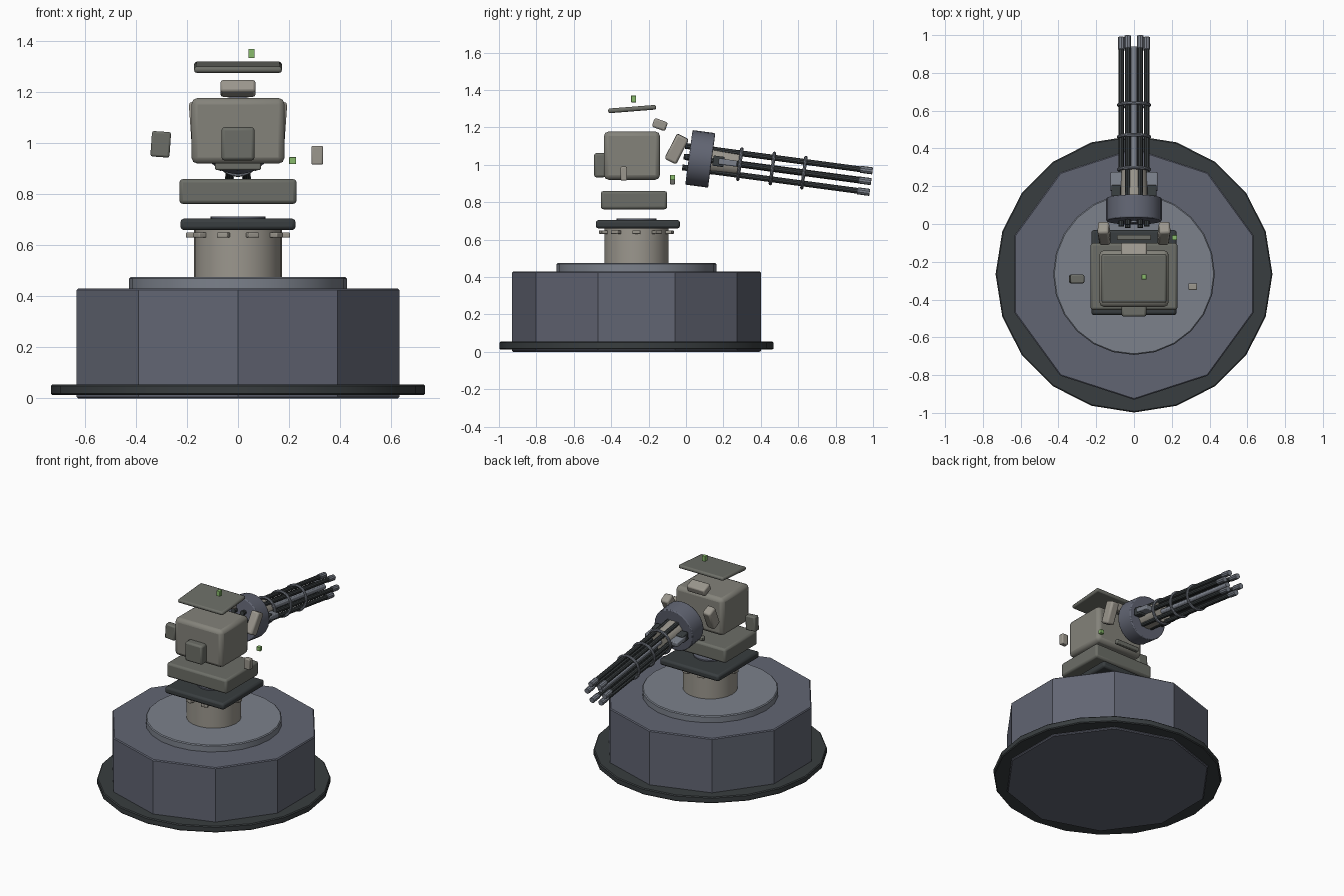
import bpy, math
from mathutils import Matrix, Vector

if "Cube" in bpy.data.objects:
    bpy.data.objects.remove(bpy.data.objects["Cube"])

def mat(name, c):
    m = bpy.data.materials.new(name)
    m.diffuse_color = (*c, 1)
    m.use_nodes = True
    m.node_tree.nodes["Principled BSDF"].inputs["Base Color"].default_value = m.diffuse_color
    return m

BLUE = mat("blue_grey", (0.12, 0.13, 0.17))
STEEL = mat("steel", (0.2, 0.22, 0.26))
DARK = mat("dark_metal", (0.04, 0.047, 0.05))
BEIGE = mat("beige", (0.33, 0.31, 0.27))
OLIVE = mat("olive", (0.15, 0.155, 0.135))
TAN = mat("tan", (0.23, 0.225, 0.195))
GREEN = mat("green", (0.25, 0.5, 0.15))
CY = -0.265                                   # turret axis in y
GUN = Matrix.Translation((0, 0.075, 1.032)) @ Matrix.Rotation(math.radians(-7.6), 4, 'X')
ALONG = Matrix.Rotation(math.radians(-90), 4, 'X')   # turns z into local +y

def finish(name, m, bevel, segs=2):
    o = bpy.context.object
    o.name = name
    o.data.materials.append(m)
    if bevel:
        b = o.modifiers.new("bevel", 'BEVEL')
        b.width, b.segments, b.limit_method = bevel, segs, 'ANGLE'
        b.angle_limit = math.radians(40)
    bpy.ops.object.shade_smooth_by_angle(angle=math.radians(30))
    return o

def box(name, loc, size, m, bevel=0.008, rot=(0, 0, 0), frame=None):
    bpy.ops.mesh.primitive_cube_add(size=1)
    o = bpy.context.object
    o.data.transform(Matrix.Diagonal((*size, 1)))
    o.location, o.rotation_euler = loc, [math.radians(a) for a in rot]
    if frame:
        o.matrix_world = frame @ Matrix.Translation(loc)
    return finish(name, m, bevel)

def disc(name, r, z0, z1, n, m, bevel=0.0):
    # upright cylinder on the turret axis with a vertex facing the front
    bpy.ops.mesh.primitive_cylinder_add(vertices=n, radius=r, depth=z1 - z0,
                                        location=(0, CY, (z0 + z1) / 2), rotation=(0, 0, math.pi))
    return finish(name, m, bevel, 1)

def gun_cyl(name, r, s0, s1, m, n=12, x=0, z=0, bevel=0.0, r2=None):
    # cylinder along the gun axis
    bpy.ops.mesh.primitive_cone_add(vertices=n, radius1=r, radius2=r if r2 is None else r2, depth=s1 - s0)
    bpy.context.object.matrix_world = GUN @ Matrix.Translation((x, (s0 + s1) / 2, z)) @ ALONG
    return finish(name, m, bevel)

# Base
disc("base_plinth", 0.665, 0.0, 0.43, 10, BLUE, 0.006)
disc("base_flange", 0.733, 0.012, 0.055, 20, DARK, 0.006)
disc("bearing_ring", 0.428, 0.42, 0.475, 24, STEEL, 0.006)
disc("pedestal", 0.172, 0.47, 0.665, 24, BEIGE)
for k in range(10):
    a = math.radians(18 + 36 * k)
    box("pedestal_bolt", (0.182 * math.sin(a), CY + 0.182 * math.cos(a), 0.64),
        (0.044, 0.044, 0.02), BEIGE, 0.004, (0, 0, -math.degrees(a)))
box("turntable", (0, -0.257, 0.682), (0.452, 0.45, 0.045), DARK, 0.014)
disc("turntable_cap", 0.107, 0.70, 0.713, 24, BLUE)

# Body
box("lower_body", (0, -0.278, 0.811), (0.46, 0.355, 0.098), OLIVE, 0.014)
box("main_body", (0, -0.289, 1.049), (0.366, 0.3, 0.258), TAN, 0.025)
box("front_hatch", (0, -0.46, 0.998), (0.13, 0.062, 0.13), OLIVE, 0.012)
box("sight_box", (0, -0.14, 1.215), (0.137, 0.075, 0.05), BEIGE, 0.01, (-20, 0, 0))
box("roof_plate", (0, -0.288, 1.298), (0.344, 0.258, 0.025), OLIVE, 0.01, (4.5, 0, 0))
box("roof_light", (0.053, -0.28, 1.352), (0.025, 0.027, 0.036), GREEN, 0.002)
box("left_pod", (-0.303, -0.291, 0.996), (0.075, 0.046, 0.1), OLIVE, 0.008, (0, 4, 0))
box("right_pod", (0.311, -0.332, 0.953), (0.046, 0.035, 0.074), BEIGE, 0.006)
box("side_light", (0.214, -0.072, 0.932), (0.028, 0.026, 0.027), GREEN, 0.002)
box("lower_bar", (0, -0.072, 0.91), (0.18, 0.028, 0.03), OLIVE, 0.006)
for s in (-1, 1):
    box("cradle_plate", (s * 0.158, -0.05, 1.085), (0.06, 0.07, 0.15), BEIGE, 0.012, (-27, s * 4, 0))

# Rotary gun
gun_cyl("gun_drum", 0.147, -0.06, 0.063, BLUE, 24, bevel=0.006)
gun_cyl("gun_sleeve", 0.075, 0.05, 0.215, BEIGE, 16, r2=0.068)
gun_cyl("core_rod", 0.018, -0.07, 0.87, STEEL)
box("drive_bar", (0, 0.15, 0.0), (0.25, 0.1, 0.032), STEEL, 0.006, frame=GUN)
for s in (-1, 1):
    box("drive_block", (s * 0.095, 0.1, 0.0), (0.05, 0.06, 0.055), DARK, 0.006, frame=GUN)
for k in range(6):
    a = math.radians(60 * k)
    x, z = 0.067 * math.cos(a), 0.067 * math.sin(a)
    gun_cyl("barrel", 0.0155, -0.088, 0.9, DARK, 10, x, z)
    gun_cyl("muzzle", 0.019, 0.857, 0.923, STEEL, 10, x, z, 0.002)
for s in (0.215, 0.39, 0.56):
    bpy.ops.mesh.primitive_torus_add(major_radius=0.082, minor_radius=0.009,
                                     major_segments=24, minor_segments=8)
    bpy.context.object.matrix_world = GUN @ Matrix.Translation((0, s, 0)) @ ALONG
    finish("barrel_clamp", STEEL, 0)
